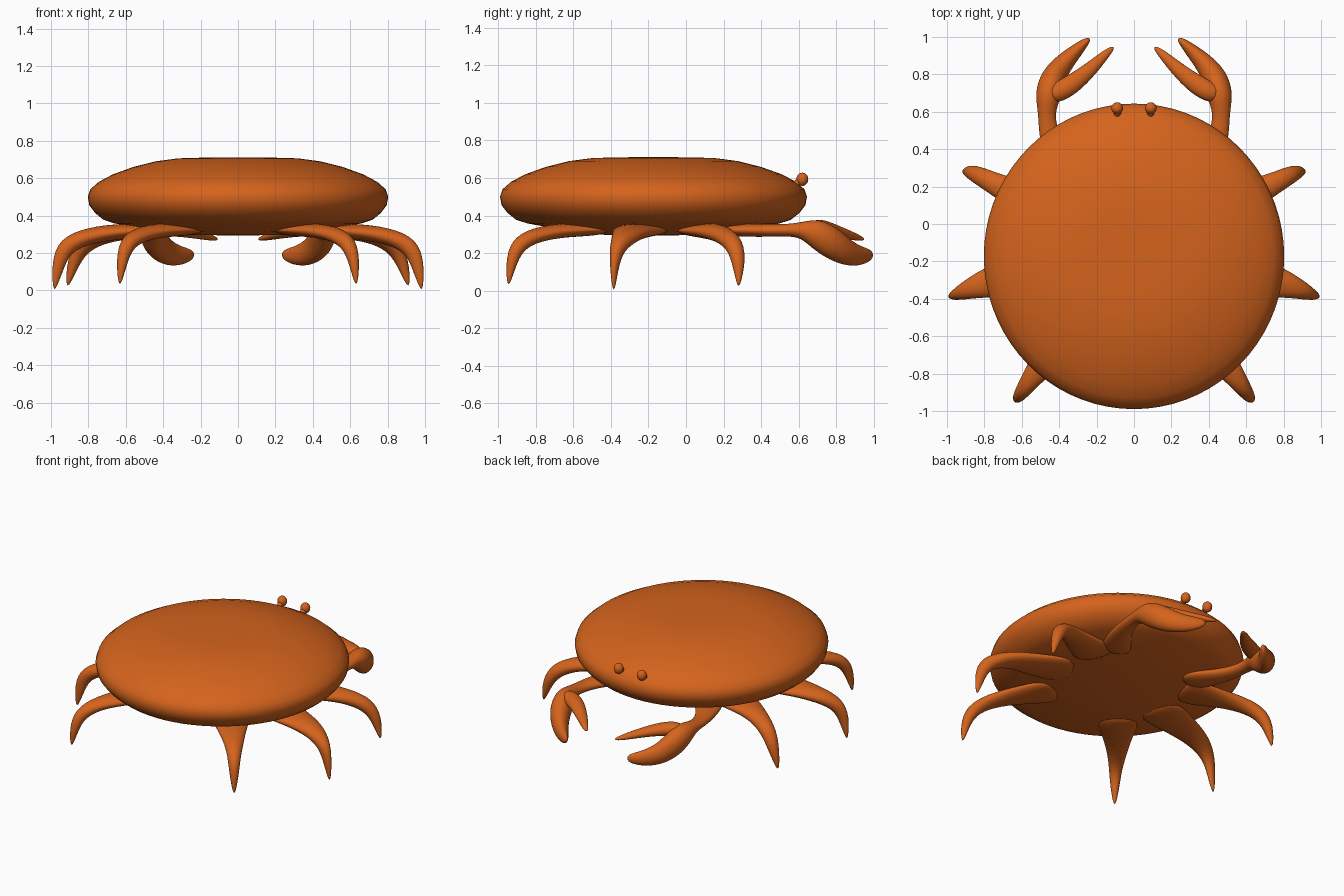
import bpy, bmesh, math
from mathutils import Vector, Matrix

shell_mat = bpy.data.materials.new("orange_shell")
shell_mat.diffuse_color = (0.66, 0.125, 0.012, 1)


def finish(bm, name, mirror=True, levels=2):
    bmesh.ops.recalc_face_normals(bm, faces=bm.faces)
    for f in bm.faces:
        f.smooth = True
    mesh = bpy.data.meshes.new(name)
    bm.to_mesh(mesh)
    bm.free()
    mesh.materials.append(shell_mat)
    obj = bpy.data.objects.new(name, mesh)
    bpy.context.collection.objects.link(obj)
    if mirror:
        mod = obj.modifiers.new("Mirror", 'MIRROR')
        mod.use_mirror_merge = False
    if levels:
        sub = obj.modifiers.new("Subdivision", 'SUBSURF')
        sub.levels = sub.render_levels = levels
    return obj


def limb(name, stations, sides=10):
    """Loft ellipses along a path; station = x, y, z, half width, half thickness."""
    pts = [Vector(s[:3]) for s in stations]
    overall = (pts[-1] - pts[0]).normalized()
    bm = bmesh.new()
    rings = []
    for i, s in enumerate(stations):
        tangent = (pts[min(i + 1, len(pts) - 1)] - pts[max(i - 1, 0)]).normalized()
        side = (tangent + overall * 0.5).cross(Vector((0, 0, 1))).normalized()
        up = side.cross(tangent).normalized()
        ring = []
        for k in range(sides):
            a = math.tau * k / sides
            ring.append(bm.verts.new(pts[i] + side * s[3] * 1.05 * math.cos(a)
                                     + up * s[4] * 1.05 * math.sin(a)))
        rings.append(ring)
    for r0, r1 in zip(rings, rings[1:]):
        for k in range(sides):
            n = (k + 1) % sides
            bm.faces.new((r0[k], r0[n], r1[n], r1[k]))
    bm.faces.new(rings[0])
    bm.faces.new(rings[-1])
    return finish(bm, name)


# Round flattened shell, turned from a half profile
profile = [(0, 0.293), (0.25, 0.297), (0.42, 0.312), (0.55, 0.338), (0.66, 0.358),
           (0.72, 0.378), (0.765, 0.415), (0.795, 0.455), (0.803, 0.50), (0.79, 0.54),
           (0.745, 0.58), (0.67, 0.62), (0.56, 0.66), (0.44, 0.69), (0.32, 0.706),
           (0.18, 0.71), (0, 0.711)]
bm = bmesh.new()
verts = [bm.verts.new((r, 0, z)) for r, z in profile]
edges = [bm.edges.new(p) for p in zip(verts, verts[1:])]
bmesh.ops.spin(bm, geom=verts + edges, cent=(0, 0, 0), axis=(0, 0, 1),
               angle=math.tau, steps=72)
bmesh.ops.remove_doubles(bm, verts=bm.verts, dist=0.0005)
bmesh.ops.scale(bm, vec=(1, 1.017, 1), verts=bm.verts)
bmesh.ops.translate(bm, vec=(0, -0.173, 0), verts=bm.verts)
finish(bm, "shell", mirror=False, levels=0)

# Three pairs of walking legs with wide webbed roots
limb("front_legs", [(0.32, 0.05, 0.322, 0.17, 0.03), (0.53, 0.12, 0.32, 0.11, 0.042),
                    (0.70, 0.19, 0.305, 0.065, 0.045), (0.83, 0.26, 0.25, 0.05, 0.05),
                    (0.882, 0.282, 0.15, 0.036, 0.036), (0.912, 0.28, 0.02, 0.008, 0.008)])
limb("middle_legs", [(0.32, -0.21, 0.322, 0.18, 0.03), (0.60, -0.28, 0.32, 0.12, 0.042),
                     (0.80, -0.315, 0.295, 0.078, 0.045), (0.925, -0.365, 0.24, 0.042, 0.05),
                     (0.962, -0.382, 0.14, 0.024, 0.038), (0.982, -0.385, 0.0, 0.007, 0.007)])
limb("rear_legs", [(0.24, -0.44, 0.322, 0.16, 0.03), (0.40, -0.64, 0.325, 0.10, 0.038),
                   (0.53, -0.80, 0.30, 0.06, 0.04), (0.60, -0.90, 0.245, 0.04, 0.045),
                   (0.623, -0.932, 0.14, 0.028, 0.03), (0.632, -0.945, 0.03, 0.007, 0.007)])

# Claw arms running through the palm into the thick outer finger
limb("claw_arms", [(0.28, 0.14, 0.322, 0.13, 0.03), (0.42, 0.36, 0.322, 0.07, 0.037),
                   (0.46, 0.50, 0.32, 0.05, 0.032), (0.468, 0.60, 0.325, 0.045, 0.036),
                   (0.46, 0.68, 0.315, 0.07, 0.078), (0.442, 0.765, 0.26, 0.07, 0.085),
                   (0.40, 0.835, 0.212, 0.06, 0.075), (0.335, 0.905, 0.185, 0.045, 0.06),
                   (0.265, 0.97, 0.187, 0.025, 0.038), (0.238, 0.993, 0.195, 0.01, 0.016)])

# Slim inner fingers
limb("claw_inner_fingers", [(0.46, 0.68, 0.335, 0.05, 0.045), (0.36, 0.725, 0.335, 0.058, 0.045),
                            (0.25, 0.81, 0.312, 0.042, 0.032), (0.16, 0.90, 0.287, 0.026, 0.02),
                            (0.107, 0.948, 0.272, 0.01, 0.008)])

# Stalked eyes
limb("eye_stalks", [(0.087, 0.55, 0.53, 0.022, 0.022), (0.089, 0.59, 0.57, 0.02, 0.02),
                    (0.09, 0.62, 0.60, 0.02, 0.02)], sides=8)
bm = bmesh.new()
bmesh.ops.create_uvsphere(bm, u_segments=8, v_segments=6, radius=0.037,
                          matrix=Matrix.Translation((0.09, 0.619, 0.593)))
finish(bm, "eyes", levels=1)
